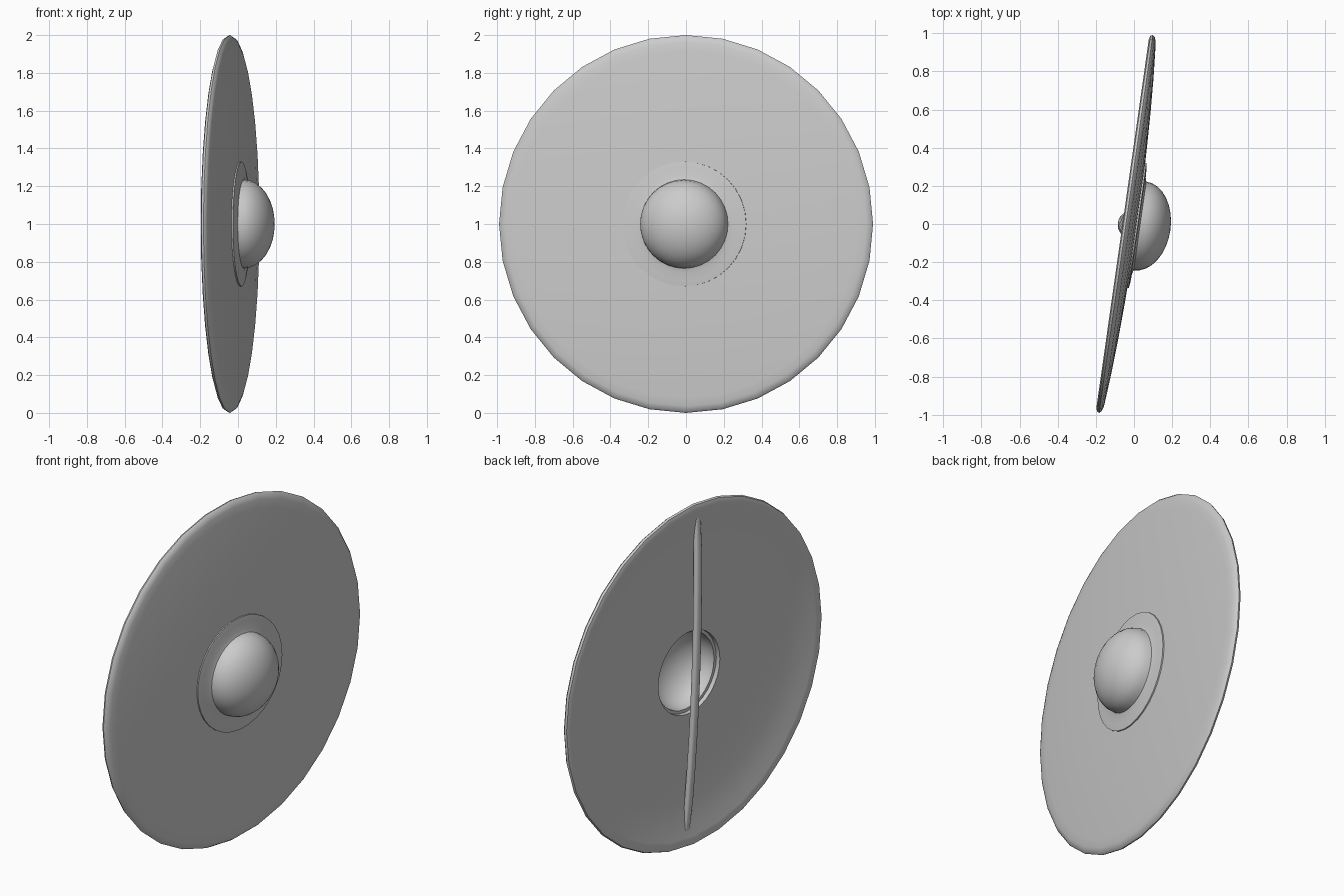
import bpy, bmesh, math
from mathutils import Matrix

if "Cube" in bpy.data.objects:
    bpy.data.objects.remove(bpy.data.objects["Cube"])

# Shield pose: disc faces +x, turned slightly about z
POSE = Matrix.Translation((-0.04, 0, 1)) @ Matrix.Rotation(math.radians(-8.1), 4, 'Z')


def finish(bm, name, angle):
    bmesh.ops.recalc_face_normals(bm, faces=bm.faces)
    me = bpy.data.meshes.new(name)
    bm.to_mesh(me)
    bm.free()
    ob = bpy.data.objects.new(name, me)
    bpy.context.collection.objects.link(ob)
    ob.matrix_world = POSE
    bpy.ops.object.select_all(action='DESELECT')
    ob.select_set(True)
    bpy.context.view_layer.objects.active = ob
    bpy.ops.object.shade_smooth_by_angle(angle=math.radians(angle))
    return ob


def lathe(name, profile, sides=32, angle=50):
    """Spin a closed (radius, x) profile around the x axis."""
    bm = bmesh.new()
    vs = [bm.verts.new((x, 0, r)) for r, x in profile]
    edges = [bm.edges.new((a, b)) for a, b in zip(vs, vs[1:] + vs[:1])]
    bmesh.ops.spin(bm, geom=vs + edges, cent=(0, 0, 0), axis=(1, 0, 0),
                   angle=math.tau, steps=sides)
    bmesh.ops.remove_doubles(bm, verts=bm.verts, dist=1e-5)
    bmesh.ops.dissolve_degenerate(bm, edges=bm.edges, dist=1e-5)
    return finish(bm, name, angle)


# Dished board with a rounded rim and a central hole
lathe("shield_board", [
    (0.24, 0.055), (0.42, 0.050), (0.60, 0.043), (0.78, 0.033), (0.92, 0.022),
    (0.965, 0.018), (0.99, 0.010), (1.0, -0.002), (0.995, -0.014), (0.975, -0.020),
    (0.945, -0.016), (0.90, -0.006), (0.75, 0.007), (0.55, 0.015), (0.24, 0.022)])

# Hollow domed boss with a flat flange
STEPS = 8
dome = [(math.cos(math.pi / 2 * i / STEPS), math.sin(math.pi / 2 * i / STEPS))
        for i in range(STEPS + 1)]
outer = [(0.235 * c, 0.072 + 0.161 * s) for c, s in dome]
inner = [(0.222 * c, 0.060 + 0.158 * s) for c, s in reversed(dome)]
lathe("boss", [(0.33, 0.048), (0.33, 0.060), (0.30, 0.064), (0.255, 0.066)]
      + outer + inner + [(0.222, 0.048)])

# Long bowed grip bar across the back
bm = bmesh.new()
rings = []
for i in range(11):
    u = -1 + 0.2 * i
    half_w, half_t = (0.019, 0.012) if abs(u) > 0.99 else (0.024, 0.018)
    cx = 0.003 - 0.030 * (1 - u * u)
    ring = []
    for k in range(12):
        a = math.tau * k / 12
        c, s = math.cos(a), math.sin(a)
        # rounded-square section
        px = math.copysign(abs(c) ** 0.7, c) * half_t
        py = math.copysign(abs(s) ** 0.7, s) * half_w
        ring.append(bm.verts.new((cx + px, -0.043 * u + py, 0.91 * u)))
    rings.append(ring)
for a, b in zip(rings, rings[1:]):
    for k in range(12):
        bm.faces.new((a[k], a[(k + 1) % 12], b[(k + 1) % 12], b[k]))
bm.faces.new(rings[0])
bm.faces.new(rings[-1])
finish(bm, "grip_bar", 45)
